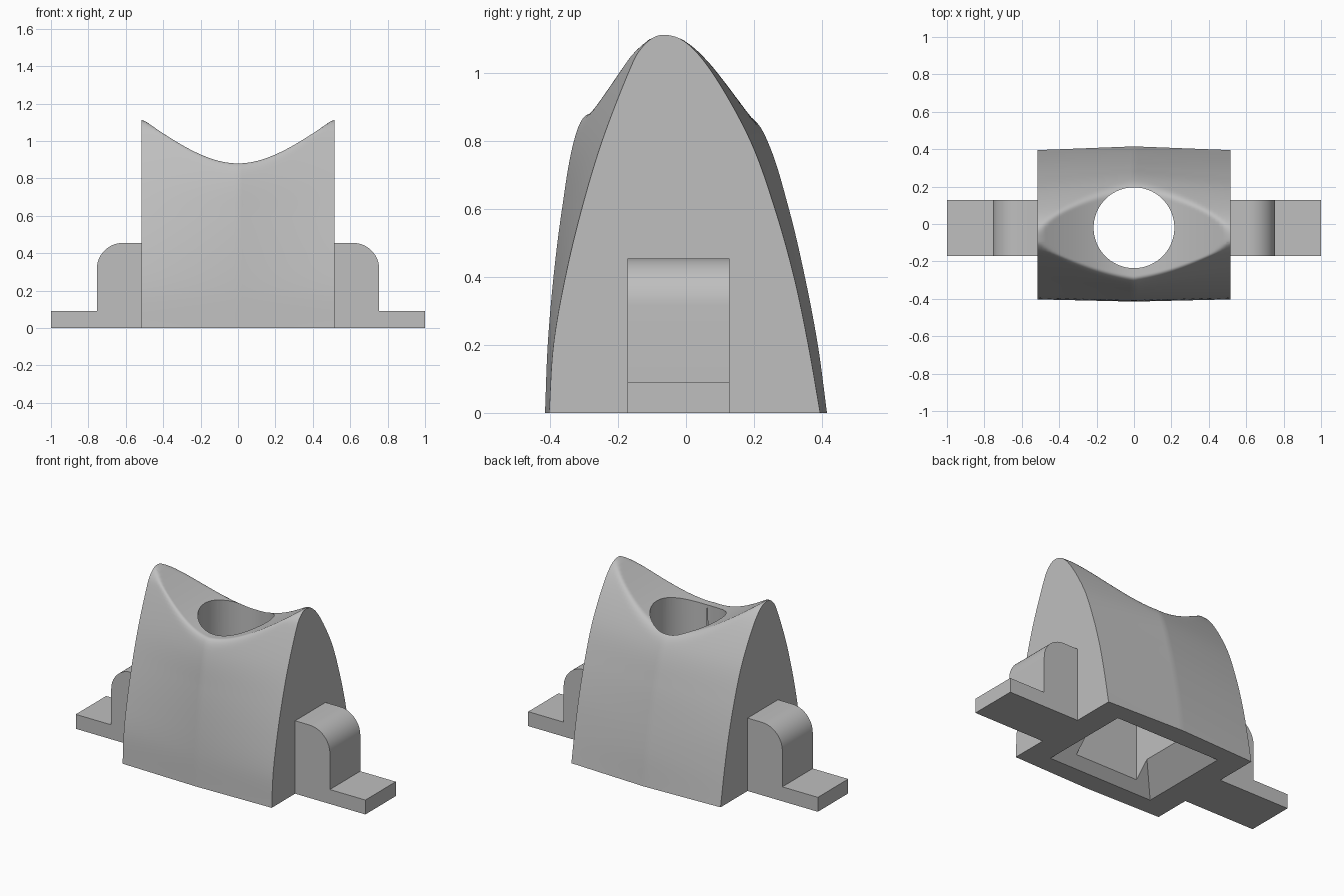
import bpy, bmesh, math
from mathutils import Vector

if "Cube" in bpy.data.objects:
    bpy.data.objects.remove(bpy.data.objects["Cube"])

grey = bpy.data.materials.new("plain_grey")
grey.diffuse_color = (0.52, 0.52, 0.52, 1)
grey.use_nodes = True
grey.node_tree.nodes["Principled BSDF"].inputs["Base Color"].default_value = grey.diffuse_color

HALF = 0.515             # half length of the body
HOLE_Y, HOLE_R = -0.02, 0.216

# arch sections (y, z) at the body ends and at the middle
END = [(-.403, 0), (-.39, .2), (-.355, .4), (-.307, .6), (-.247, .8), (-.17, 1.0),
       (-.13, 1.075), (-.075, 1.112), (0, 1.09), (.085, .99), (.19, .8),
       (.262, .6), (.318, .4), (.36, .2), (.395, 0)]
MID = [(-.415, 0), (-.407, .2), (-.39, .4), (-.365, .6), (-.33, .8), (-.26, 1.0),
       (-.2, 1.09), (-.07, 1.16), (.05, 1.1), (.13, 1.0), (.24, .8),
       (.303, .6), (.35, .4), (.388, .2), (.415, 0)]


def spline(points, steps=10):
    p = [Vector(q) for q in points]
    p = [2 * p[0] - p[1]] + p + [2 * p[-1] - p[-2]]
    out = []
    for i in range(1, len(p) - 2):
        a, b, c, d = p[i - 1:i + 3]
        for s in range(steps):
            t = s / steps
            out.append(0.5 * (2 * b + (c - a) * t + (2 * a - 5 * b + 4 * c - d) * t * t
                              + (3 * b - a - 3 * c + d) * t ** 3))
    return out + [p[-2]]


def make(name, bm, material=True):
    bmesh.ops.recalc_face_normals(bm, faces=bm.faces)
    me = bpy.data.meshes.new(name)
    bm.to_mesh(me)
    bm.free()
    ob = bpy.data.objects.new(name, me)
    bpy.context.collection.objects.link(ob)
    if material:
        me.materials.append(grey)
    return ob


def loft(rings):
    """Closed solid through rings of equal point count."""
    bm = bmesh.new()
    vs = [[bm.verts.new(p) for p in r] for r in rings]
    n = len(vs[0])
    for a, b in zip(vs, vs[1:]):
        for i in range(n):
            j = (i + 1) % n
            bm.faces.new((a[i], a[j], b[j], b[i]))
    bm.faces.new(vs[0])
    bm.faces.new(vs[-1])
    return bm


def rect(hx, hy, z, cy=0):
    return [(sx * hx, cy + sy * hy, z) for sx, sy in ((-1, -1), (1, -1), (1, 1), (-1, 1))]


def smooth(ob):
    bpy.ops.object.select_all(action='DESELECT')
    ob.select_set(True)
    bpy.context.view_layer.objects.active = ob
    bpy.ops.object.shade_smooth_by_angle(angle=math.radians(32))


# body: arched loft, its top softly clipped to a saddle curve
end, mid = spline(END), spline(MID)
rings = []
N = 48
for s in range(N + 1):
    x = -HALF + 2 * HALF * s / N
    t = abs(x) / HALF
    top = 0.88 + math.sqrt(0.28 ** 2 + (0.85 * x) ** 2) - 0.28
    k = 0.06 * (1 - t) + 0.006
    ring = []
    for m, e in zip(mid, end):
        y, z = m.lerp(e, t)
        h = max(k - abs(z - top), 0) / k
        ring.append((x, y, max(min(z, top) - h * h * k / 4, 0)))
    rings.append(ring)
body = make("saddle_body", loft(rings))

# cutters: round bore above, square shaft below, hipped recess in the base
bore = [[(HOLE_R * math.cos(a), HOLE_Y + HOLE_R * math.sin(a), z)
         for a in (2 * math.pi * i / 72 for i in range(72))] for z in (0.3, 1.4)]
cutters = [
    make("bore_cutter", loft(bore), False),
    make("shaft_cutter", loft([rect(.2165, .2165, -.1, HOLE_Y), rect(.2165, .2165, .45, HOLE_Y)]), False),
    make("recess_cutter", loft([rect(.38, .31, -.02), rect(.2, .13, .16)]), False),
]
bpy.context.view_layer.objects.active = body
for c in cutters:
    mod = body.modifiers.new(c.name, 'BOOLEAN')
    mod.object = c
    mod.operation = 'DIFFERENCE'
    mod.solver = 'EXACT'
    bpy.ops.object.modifier_apply(modifier=mod.name)
    bpy.data.objects.remove(c, do_unlink=True)
smooth(body)

# mounting lugs: rounded block with a low foot plate, one per side
R = 0.14
outline = [(.51, 0), (1, 0), (1, .09), (.755, .09)]
outline += [(.755 - R + R * math.cos(a), .455 - R + R * math.sin(a))
            for a in (math.pi / 2 * i / 14 for i in range(15))]
outline.append((.51, .455))
for side, name in ((-1, "left_lug"), (1, "right_lug")):
    lug = make(name, loft([[(side * x, y, z) for x, z in outline] for y in (-.172, .128)]))
    smooth(lug)
